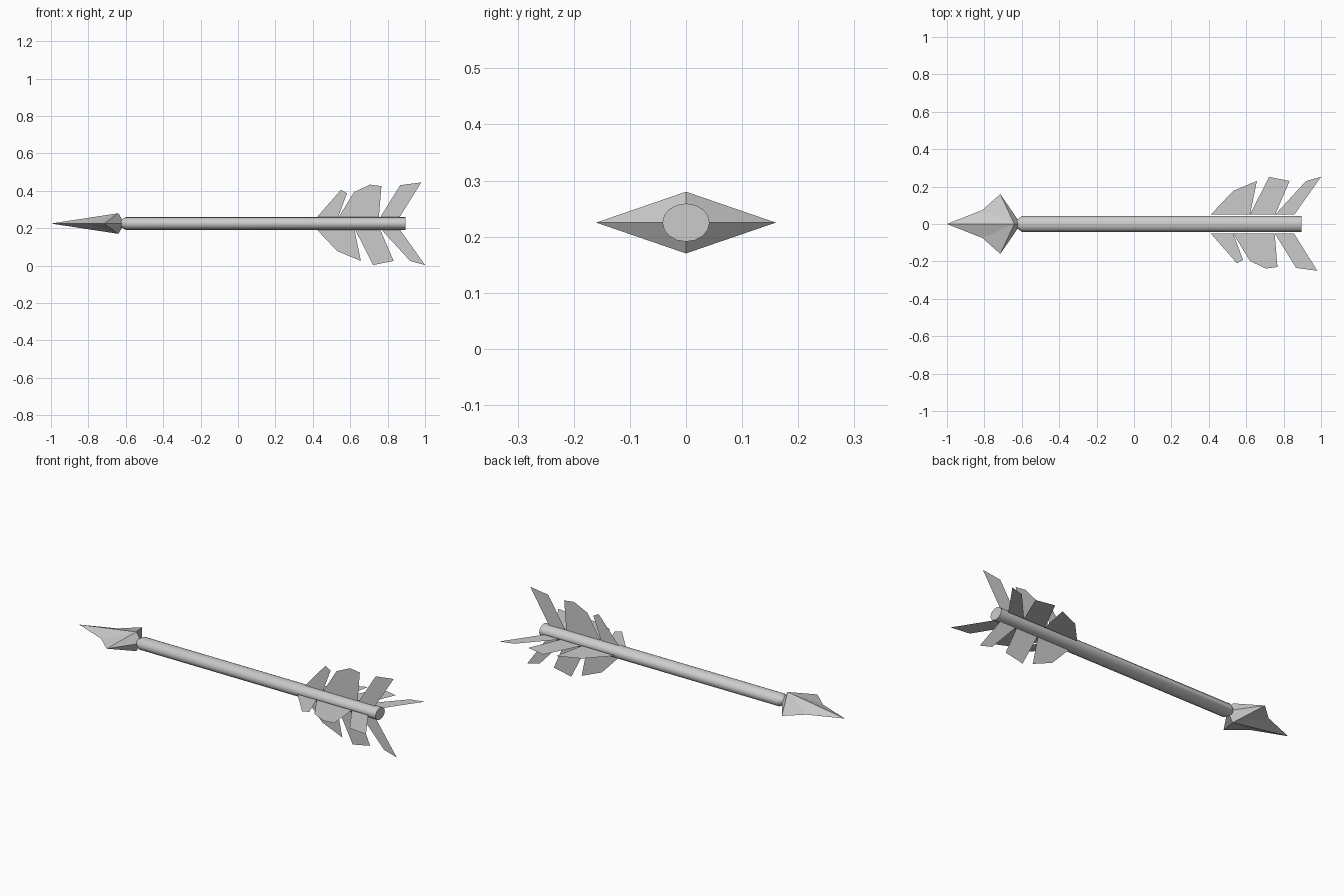
import bpy
import bmesh
import math
from mathutils import Matrix, Vector

cube = bpy.data.objects.get("Cube")
if cube:
    bpy.data.objects.remove(cube)

AXIS_Z = 0.225

grey = bpy.data.materials.new("plain_grey")
grey.use_nodes = True
COLOUR = (0.6, 0.6, 0.6, 1)
grey.diffuse_color = COLOUR
grey.node_tree.nodes["Principled BSDF"].inputs["Base Color"].default_value = COLOUR


def make_object(name, bm):
    mesh = bpy.data.meshes.new(name)
    bm.to_mesh(mesh)
    bm.free()
    mesh.materials.append(grey)
    obj = bpy.data.objects.new(name, mesh)
    obj.location.z = AXIS_Z
    bpy.context.collection.objects.link(obj)
    return obj


# Shaft: slightly flattened tube with a tapered front end
SIDES = 16
bm = bmesh.new()
rings = []
for x, scale in ((-0.625, 0.55), (-0.6, 1), (0.895, 1)):
    angles = [math.tau * i / SIDES for i in range(SIDES)]
    rings.append([bm.verts.new((x, 0.042 * scale * math.cos(a), 0.034 * scale * math.sin(a)))
                  for a in angles])
for a, b in zip(rings, rings[1:]):
    for i in range(SIDES):
        j = (i + 1) % SIDES
        bm.faces.new((a[i], a[j], b[j], b[i]))
bm.faces.new(rings[0])
bm.faces.new(rings[-1])
bmesh.ops.recalc_face_normals(bm, faces=bm.faces)
shaft = make_object("shaft", bm)
bpy.ops.object.select_all(action="DESELECT")
shaft.select_set(True)
bpy.context.view_layer.objects.active = shaft
bpy.ops.object.shade_smooth_by_angle(angle=math.radians(35))

# Arrowhead: one faceted quarter repeated on both sides, above and below
bm = bmesh.new()
for sy in (-1, 1):
    for sz in (-1, 1):
        tip, shoulder, barb, ridge, back = [bm.verts.new(p) for p in (
            (-1, 0, 0), (-0.81, 0.075 * sy, 0), (-0.715, 0.16 * sy, 0),
            (-0.64, 0, 0.055 * sz), (-0.605, 0, 0))]
        for face in ((tip, shoulder, ridge), (shoulder, barb, ridge), (barb, back, ridge)):
            bm.faces.new(face)
bmesh.ops.remove_doubles(bm, verts=bm.verts, dist=0.0001)
bmesh.ops.recalc_face_normals(bm, faces=bm.faces)
make_object("arrowhead", bm)

# Fletching: flat vanes, each cut into three slanted pieces (x, distance from axis)
NARROW = (
    ((0.41, 0.02), (0.55, 0.18), (0.583, 0.162), (0.53, 0.02)),
    ((0.53, 0.02), (0.62, 0.168), (0.705, 0.208), (0.767, 0.2), (0.752, 0.02)),
    ((0.752, 0.02), (0.867, 0.205), (0.98, 0.22), (0.855, 0.02)),
)
WIDE = (
    ((0.41, 0.02), (0.53, 0.147), (0.657, 0.2), (0.62, 0.02)),
    ((0.62, 0.02), (0.722, 0.222), (0.832, 0.2), (0.755, 0.02)),
    ((0.755, 0.02), (0.92, 0.2), (1.0, 0.222), (0.857, 0.02)),
)


def add_vane(name, pieces, direction, offset):
    bm = bmesh.new()
    for outline in pieces:
        bm.faces.new([bm.verts.new(Vector((x, 0, 0)) + Vector(direction) * (h + offset))
                      for x, h in outline])
    make_object(name, bm)


add_vane("top_vane", NARROW, (0, 0, 1), 0)
add_vane("bottom_vane", WIDE, (0, 0, -1), 0)
add_vane("front_vane", NARROW, (0, -1, 0), 0.03)
add_vane("back_vane", WIDE, (0, 1, 0), 0.03)
